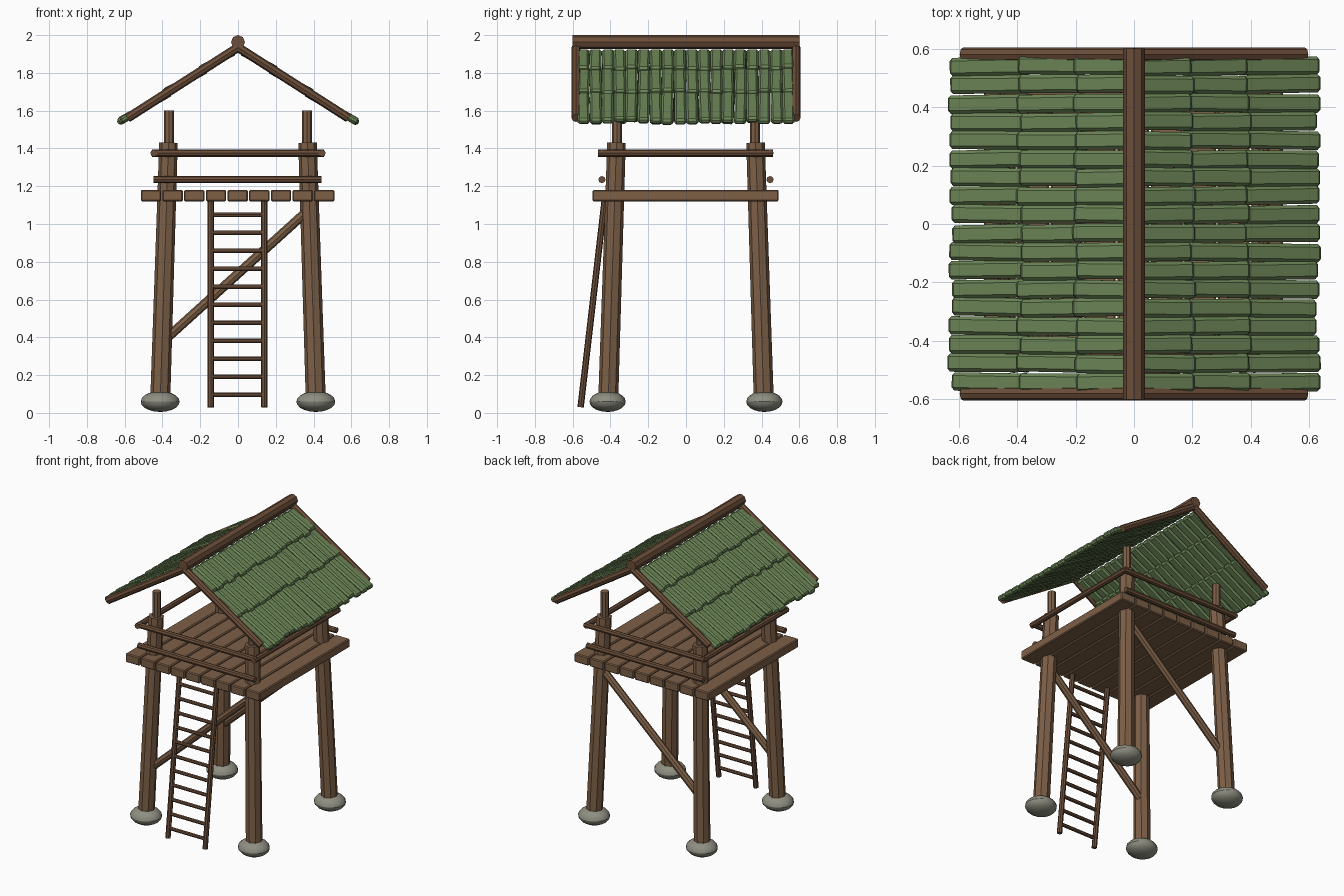
import bpy, math, random
from mathutils import Vector, Matrix

if "Cube" in bpy.data.objects:
    bpy.data.objects.remove(bpy.data.objects["Cube"])

random.seed(4)


def material(name, rgb):
    m = bpy.data.materials.new(name)
    m.diffuse_color = (*rgb, 1)
    m.use_nodes = True
    m.node_tree.nodes["Principled BSDF"].inputs["Base Color"].default_value = m.diffuse_color
    return m


WOOD = material("brown wood", (0.205, 0.115, 0.062))
DARK = material("dark brown wood", (0.150, 0.076, 0.041))
GREEN = material("green shingle", (0.150, 0.235, 0.095))
STONE = material("grey stone", (0.27, 0.27, 0.22))


def finish(name, mat):
    ob = bpy.context.object
    ob.name = name
    ob.data.materials.append(mat)
    return ob


def pole(name, a, b, r, mat, r2=None, sides=8):
    """Straight log from a to b, tapering from r to r2."""
    a, b = Vector(a), Vector(b)
    d = b - a
    bpy.ops.mesh.primitive_cone_add(vertices=sides, radius1=r, radius2=r2 or r, depth=d.length,
                                    location=(a + b) / 2,
                                    rotation=d.to_track_quat('Z', 'Y').to_euler())
    return finish(name, mat)


def block(name, size, matrix, mat, bevel):
    """Box with bevelled edges placed by a matrix."""
    bpy.ops.mesh.primitive_cube_add(size=1)
    ob = finish(name, mat)
    ob.data.transform(Matrix.Diagonal((*size, 1)))
    ob.matrix_world = matrix
    mod = ob.modifiers.new("rounded edges", 'BEVEL')
    mod.width = bevel
    mod.segments = 1
    return ob


# Stone footings, legs and upper posts
for sx in (-1, 1):
    for sy in (-1, 1):
        bpy.ops.mesh.primitive_uv_sphere_add(segments=16, ring_count=10, radius=1,
                                             location=(sx * 0.412, sy * 0.415, 0.06))
        foot = finish("footing", STONE)
        foot.data.transform(Matrix.Diagonal((0.103, 0.096, 0.055, 1)))
        bpy.ops.object.shade_smooth_by_angle()
        pole("leg", (sx * 0.412, sy * 0.412, 0.06), (sx * 0.368, sy * 0.368, 1.43), 0.053, WOOD, 0.049)
        pole("upper_post", (sx * 0.365, sy * 0.365, 1.38), (sx * 0.365, sy * 0.365, 1.6), 0.027, WOOD)

# Diagonal braces, front and back
for sy in (-1, 1):
    pole("brace", (-0.40, sy * 0.39, 0.375), (0.385, sy * 0.385, 1.085), 0.025, WOOD)

# Platform planks
for i in range(9):
    block("plank", (0.108, 0.985, 0.06), Matrix.Translation(((i - 4) * 0.1147 - 0.002, -0.002, 1.15)),
          WOOD, 0.006)

# Railings: two on front and back, one on each side
for s in (-1, 1):
    pole("top_rail", (-0.455, s * 0.445, 1.375), (0.455, s * 0.445, 1.375), 0.019, DARK)
    pole("lower_rail", (-0.447, s * 0.445, 1.235), (0.443, s * 0.445, 1.235), 0.019, DARK)
    pole("side_rail", (s * 0.445, -0.465, 1.375), (s * 0.445, 0.46, 1.375), 0.019, DARK)

# Ladder
foot_pt, top_pt = Vector((0, -0.558, 0.03)), Vector((0, -0.43, 1.13))
for x in (-0.144, 0.140):
    pole("ladder_rail", foot_pt + Vector((x, 0, 0)), top_pt + Vector((x, 0, 0)), 0.017, DARK)
for i in range(11):
    z = 0.095 + i * 0.0954
    p = foot_pt.lerp(top_pt, (z - 0.03) / 1.1)
    pole("rung", p + Vector((-0.144, 0, 0)), p + Vector((0.140, 0, 0)), 0.012, DARK)

# Ridge beam and gable rafters
pole("ridge_beam", (0, -0.602, 1.963), (0, 0.602, 1.963), 0.037, DARK)
APEX, SLOPE = 1.935, 0.64
for sx in (-1, 1):
    for sy in (-1, 1):
        pole("rafter", (0, sy * 0.582, APEX), (sx * 0.585, sy * 0.582, APEX - SLOPE * 0.585), 0.024, DARK)

# Roof shingles: three overlapping rows of 18 on each slope
ROWS = ((0.015, 0.205), (0.165, 0.395), (0.355, 0.632))
for sx in (-1, 1):
    for x0, x1 in ROWS:
        for i in range(18):
            y = (i - 8.5) * 0.0638 + random.uniform(-0.003, 0.003)
            end = x1 + random.uniform(-0.012, 0.006)
            a = Vector((sx * x0, y, APEX - SLOPE * x0 - 0.012))
            b = Vector((sx * end, y, APEX - SLOPE * end + 0.010 + random.uniform(-0.004, 0.004)))
            along = (b - a).normalized()
            side = Vector((0, 1, 0))
            up = along.cross(side)
            rot = Matrix((along, side, up)).transposed().to_4x4()
            twist = Matrix.Rotation(random.uniform(-0.02, 0.02), 4, 'Z')
            block("shingle", ((b - a).length, 0.063, 0.036),
                  Matrix.Translation((a + b) / 2) @ rot @ twist, GREEN, 0.011)
